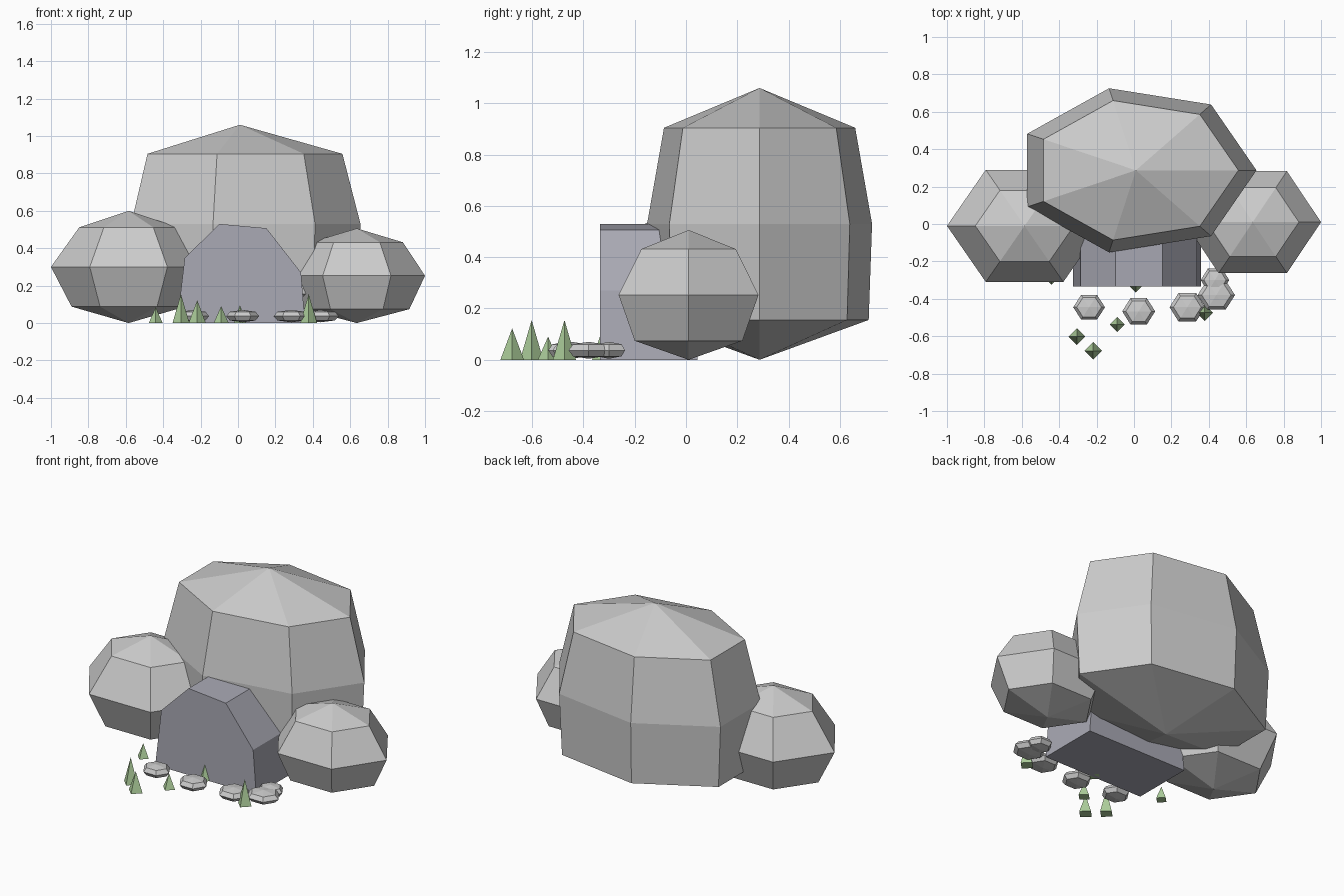
import bpy, bmesh
from math import cos, sin, pi

if "Cube" in bpy.data.objects:
    bpy.data.objects.remove(bpy.data.objects["Cube"])


def material(name, rgb):
    m = bpy.data.materials.new(name)
    m.diffuse_color = (*rgb, 1)
    m.use_nodes = True
    m.node_tree.nodes["Principled BSDF"].inputs["Base Color"].default_value = m.diffuse_color
    return m


def add_object(name, bm, mat=None):
    bmesh.ops.recalc_face_normals(bm, faces=bm.faces)
    mesh = bpy.data.meshes.new(name)
    bm.to_mesh(mesh)
    bm.free()
    ob = bpy.data.objects.new(name, mesh)
    bpy.context.collection.objects.link(ob)
    if mat:
        mesh.materials.append(mat)
    return ob


def rock(name, sides, center, radii, low, high):
    """Faceted boulder: two poles and three rings, with own low and high ring widths."""
    (cx, cy, cz), (rx, ry, rz) = center, radii
    bm = bmesh.new()
    rings = []
    for h, s in ((-0.707, low), (0, 1), (0.707, high)):
        rings.append([bm.verts.new((cx + rx * s * cos(2 * pi * k / sides),
                                    cy + ry * s * sin(2 * pi * k / sides),
                                    cz + rz * h)) for k in range(sides)])
    bottom = bm.verts.new((cx, cy, cz - rz))
    top = bm.verts.new((cx, cy, cz + rz))
    for k in range(sides):
        n = (k + 1) % sides
        bm.faces.new((bottom, rings[0][n], rings[0][k]))
        bm.faces.new((top, rings[2][k], rings[2][n]))
        for a, b in zip(rings, rings[1:]):
            bm.faces.new((a[k], a[n], b[n], b[k]))
    return add_object(name, bm)


stone_dark = material("dark_stone", (0.40, 0.40, 0.46))
green = material("grass_green", (0.42, 0.62, 0.33))

# Boulders
rock("main_boulder", 7, (0.01, 0.287, 0.53), (0.645, 0.45, 0.53), 0.97, 0.85)
rock("left_boulder", 6, (-0.585, -0.01, 0.30), (0.415, 0.346, 0.30), 0.735, 0.635)
rock("right_boulder", 6, (0.635, 0.01, 0.253), (0.365, 0.315, 0.253), 0.77, 0.675)

# Cave mouth: profile extruded front to back
profile = [(-0.326, 0), (-0.285, 0.347), (-0.10, 0.53), (0.152, 0.507),
           (0.337, 0.27), (0.358, 0)]
bm = bmesh.new()
front = bm.faces.new([bm.verts.new((x, -0.335, z)) for x, z in profile])
ext = bmesh.ops.extrude_face_region(bm, geom=[front], use_keep_orig=True)
bmesh.ops.translate(bm, vec=(0, 0.38, 0),
                    verts=[v for v in ext["geom"] if isinstance(v, bmesh.types.BMVert)])
add_object("cave_mouth", bm, stone_dark)

# Pebbles: x, y, x radius, y radius
pebbles = [(-0.24, -0.445, 0.085, 0.076), (0.025, -0.467, 0.088, 0.081),
           (0.285, -0.445, 0.095, 0.087), (0.44, -0.38, 0.10, 0.09),
           (0.433, -0.30, 0.076, 0.072)]
for i, (x, y, rx, ry) in enumerate(pebbles):
    rock(f"pebble_{i + 1}", 6, (x, y, 0.037), (rx, ry, 0.033), 0.78, 0.78)

# Grass blades: x, y, radius, height
blades = [(-0.305, -0.602, 0.045, 0.155), (-0.218, -0.678, 0.046, 0.122),
          (-0.09, -0.538, 0.04, 0.09), (0.378, -0.474, 0.045, 0.155),
          (0.01, -0.328, 0.038, 0.115), (-0.44, -0.288, 0.037, 0.085)]
for i, (x, y, r, h) in enumerate(blades):
    bm = bmesh.new()
    base = [bm.verts.new((x + r * cos(k * pi / 2), y + r * sin(k * pi / 2), 0))
            for k in range(4)]
    tip = bm.verts.new((x, y, h))
    bm.faces.new(base)
    for k in range(4):
        bm.faces.new((base[k], base[(k + 1) % 4], tip))
    add_object(f"grass_blade_{i + 1}", bm, green)
